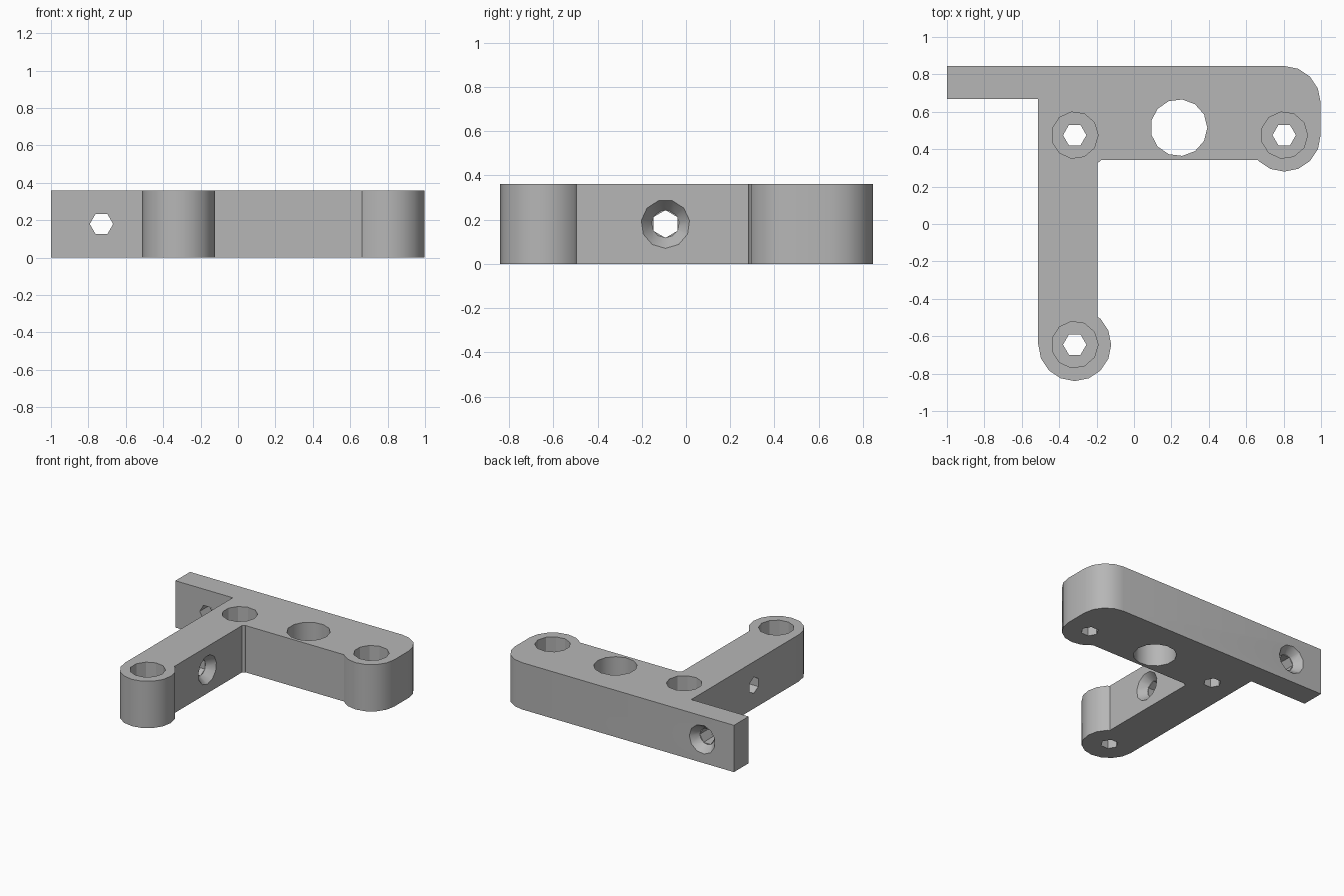
import bpy, bmesh, math
from mathutils import Matrix, Vector

if "Cube" in bpy.data.objects:
    bpy.data.objects.remove(bpy.data.objects["Cube"], do_unlink=True)

H = 0.36          # bracket thickness
R = 0.195         # boss radius
A = (-0.317, -0.645)   # lower arm boss
B = (-0.317, 0.475)    # junction boss
C = (0.803, 0.475)     # right boss

grey = bpy.data.materials.new("plain grey")
grey.use_nodes = True
col = (0.47, 0.47, 0.47, 1)
grey.diffuse_color = col
grey.node_tree.nodes["Principled BSDF"].inputs["Base Color"].default_value = col


def loft(name, rings):
    """Closed solid through matching rings of points."""
    bm = bmesh.new()
    vs = [[bm.verts.new(p) for p in ring] for ring in rings]
    n = len(vs[0])
    for a, b in zip(vs, vs[1:]):
        for i in range(n):
            j = (i + 1) % n
            bm.faces.new((a[i], a[j], b[j], b[i]))
    bm.faces.new(vs[0][::-1])
    bm.faces.new(vs[-1])
    bmesh.ops.recalc_face_normals(bm, faces=bm.faces)
    me = bpy.data.meshes.new(name)
    bm.to_mesh(me)
    bm.free()
    me.materials.append(grey)
    ob = bpy.data.objects.new(name, me)
    bpy.context.collection.objects.link(ob)
    return ob


def arc(c, a0, a1, step=22.5):
    n = round((a1 - a0) / step)
    return [(c[0] + R * math.cos(math.radians(a0 + i * step)),
             c[1] + R * math.sin(math.radians(a0 + i * step))) for i in range(n + 1)]


# Bracket outline, counter-clockwise from the tab's back corner
outline = [(-1, 0.845), (-1, 0.667), (-0.512, 0.667)]
outline += arc(A, 180, 405)
outline += [(-0.195, -0.496), (-0.195, 0.326)]
outline += arc(B, 315, 315)
outline += [(-0.177, 0.342), (0.663, 0.342)]
outline += arc(C, 225, 360)
outline += arc((C[0], 0.65), 0, 90)
bracket = loft("bracket", [[(x, y, z) for x, y in outline] for z in (0, H)])


def cut(profile, sides, place):
    """Subtract a faceted round plug given as (radius, height) steps."""
    rings = [[place @ Vector((r * math.cos(math.tau * i / sides),
                              r * math.sin(math.tau * i / sides), h))
              for i in range(sides)] for r, h in profile]
    cutter = loft("hole_cutter", rings)
    cutter.hide_render = True
    mod = bracket.modifiers.new("hole", 'BOOLEAN')
    mod.operation = 'DIFFERENCE'
    mod.solver = 'EXACT'
    mod.object = cutter
    bpy.context.view_layer.objects.active = bracket
    bpy.ops.object.modifier_apply(modifier=mod.name)
    bpy.data.objects.remove(cutter, do_unlink=True)


# Counterbored screw holes through the three bosses
for x, y in (A, B, C):
    at = Matrix.Translation((x, y, 0))
    cut([(0.125, 0.16), (0.125, H + 0.1)], 11, at)
    cut([(0.0625, -0.1), (0.0625, 0.25)], 6, at)

# Large plain hole in the bar
cut([(0.152, -0.1), (0.152, H + 0.1)], 13, Matrix.Translation((0.24, 0.515, 0)))

# Countersunk cross holes: one through the arm, one through the tab
arm = Matrix.Translation((-0.195, -0.093, 0.18)) @ Matrix.Rotation(math.pi / 2, 4, 'Y')
tab = Matrix.Translation((-0.73, 0.845, 0.18)) @ Matrix.Rotation(-math.pi / 2, 4, 'X')
for place, depth in ((arm, 0.4), (tab, 0.25)):
    cut([(0.0625, -0.06), (0.12, 0.0125)], 11, place)
    cut([(0.0625, -depth), (0.0625, 0.1)], 6, place)

# Smooth the rounded bosses, keep facets and edges crisp
bpy.ops.object.select_all(action='DESELECT')
bracket.select_set(True)
bpy.context.view_layer.objects.active = bracket
bpy.ops.object.shade_smooth_by_angle(angle=math.radians(30))
